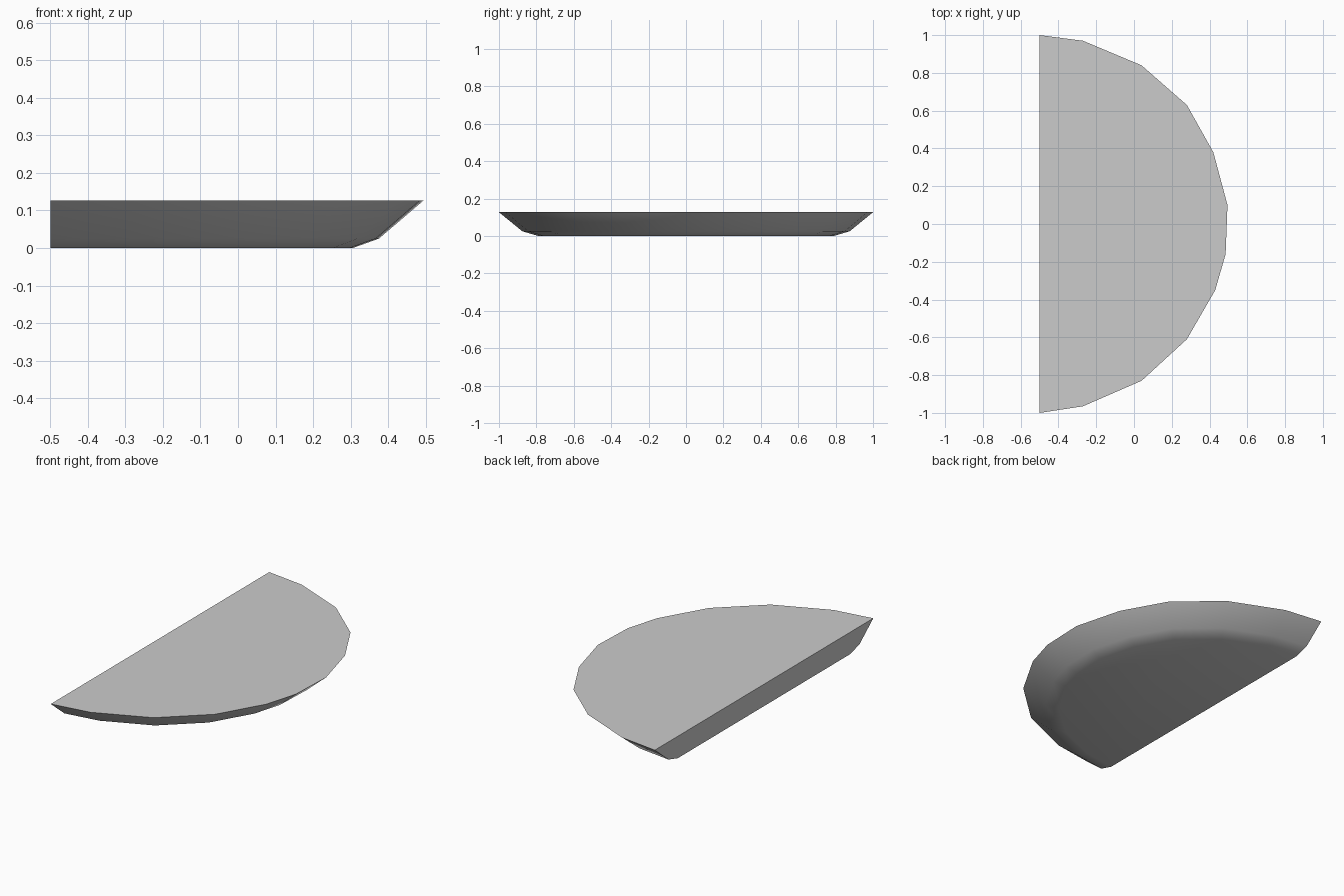
import bpy, bmesh
from math import radians

cube = bpy.data.objects.get("Cube")
if cube:
    bpy.data.objects.remove(cube, do_unlink=True)

# Flat grey used on the whole slab
grey = bpy.data.materials.new("stone_grey")
grey.use_nodes = True
colour = (0.6, 0.6, 0.6, 1)
grey.diffuse_color = colour
grey.node_tree.nodes["Principled BSDF"].inputs["Base Color"].default_value = colour

# Half-round rim, from back corner to front corner
STRAIGHT = -0.5
rim = [(-0.5, 1), (-0.27, 0.97), (0.04, 0.84), (0.28, 0.63), (0.42, 0.38),
       (0.495, 0.1), (0.485, -0.16), (0.43, -0.35), (0.28, -0.61),
       (0.04, -0.83), (-0.27, -0.965), (-0.5, -1)]

# Rings from the top down: height, x scale from the straight side, y scale
levels = [(0.127, 1, 1), (0.025, 0.88, 0.875), (0.003, 0.81, 0.79)]

bm = bmesh.new()
rings = [[bm.verts.new((STRAIGHT + (x - STRAIGHT) * sx, y * sy, z)) for x, y in rim]
         for z, sx, sy in levels]

# Sloping underside bands around the curve
for upper, lower in zip(rings, rings[1:]):
    for i in range(len(rim) - 1):
        bm.faces.new((upper[i], upper[i + 1], lower[i + 1], lower[i]))

# Top, base and straight cut side
bm.faces.new(rings[0])
bm.faces.new(rings[-1])
bm.faces.new([r[0] for r in rings] + [r[-1] for r in reversed(rings)])
for v in rings[-1]:
    v.co.z = 0
bmesh.ops.recalc_face_normals(bm, faces=bm.faces)

mesh = bpy.data.meshes.new("half_round_slab")
bm.to_mesh(mesh)
bm.free()
mesh.materials.append(grey)
slab = bpy.data.objects.new("half_round_slab", mesh)
bpy.context.collection.objects.link(slab)

# Soft underside, crisp top rim and straight side
bpy.context.view_layer.objects.active = slab
slab.select_set(True)
bpy.ops.object.shade_smooth_by_angle(angle=radians(35))
